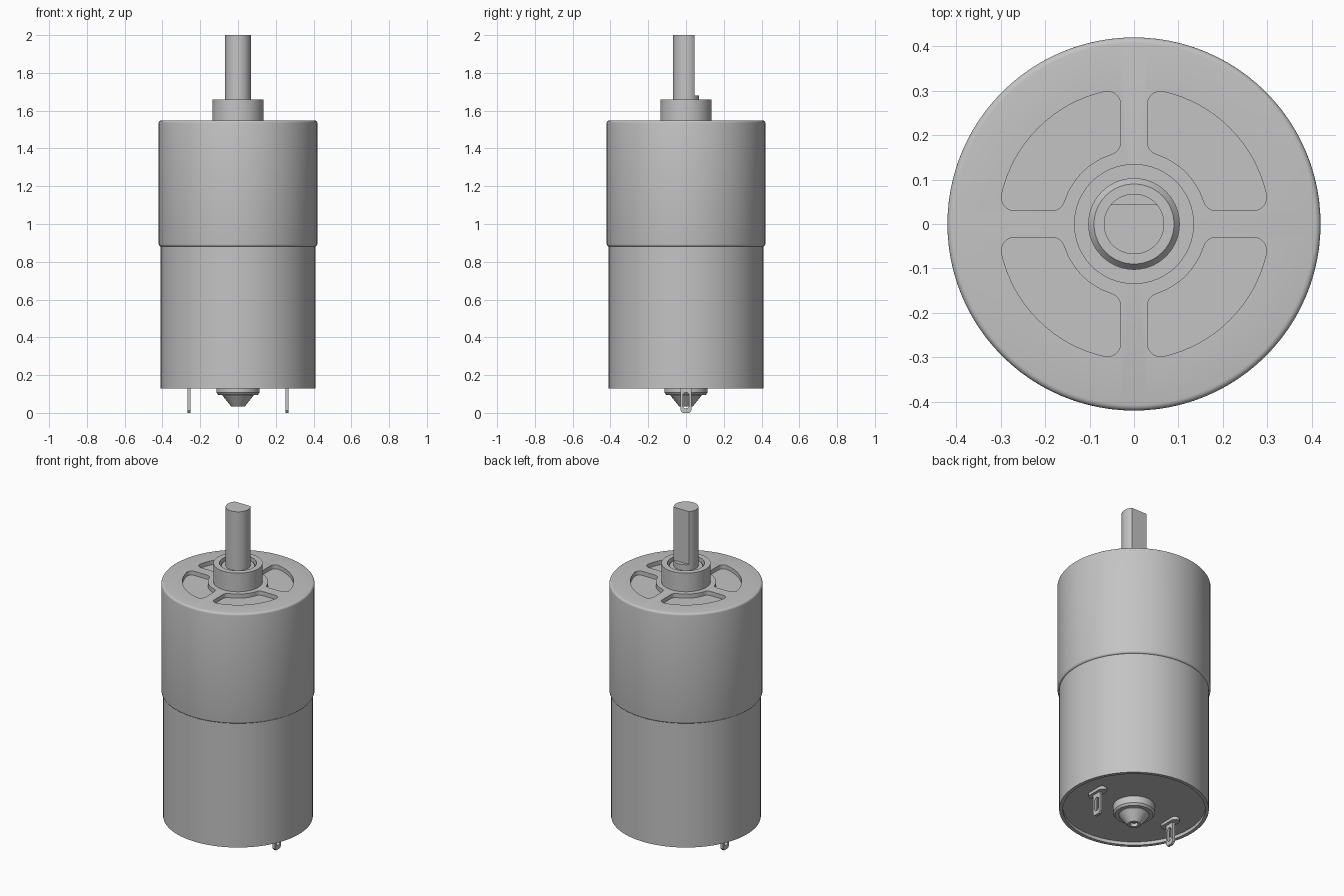
import bpy, bmesh, math
from mathutils import Matrix

cube = bpy.data.objects.get("Cube")
if cube:
    bpy.data.objects.remove(cube, do_unlink=True)

steel = bpy.data.materials.new("grey metal")
steel.use_nodes = True
GREY = (0.55, 0.55, 0.55, 1)
steel.diffuse_color = GREY
steel.node_tree.nodes["Principled BSDF"].inputs["Base Color"].default_value = GREY


def finish(bm, name):
    bmesh.ops.remove_doubles(bm, verts=bm.verts, dist=1e-5)
    bmesh.ops.recalc_face_normals(bm, faces=bm.faces)
    mesh = bpy.data.meshes.new(name)
    bm.to_mesh(mesh)
    bm.free()
    mesh.materials.append(steel)
    obj = bpy.data.objects.new(name, mesh)
    bpy.context.collection.objects.link(obj)
    return obj


def activate(obj):
    bpy.ops.object.select_all(action='DESELECT')
    obj.select_set(True)
    bpy.context.view_layer.objects.active = obj


def smooth(obj):
    activate(obj)
    bpy.ops.object.shade_smooth_by_angle(angle=math.radians(30))
    return obj


def lathe(name, profile, closed=False, steps=96):
    """Revolve (radius, height) points around the z axis."""
    bm = bmesh.new()
    verts = [bm.verts.new((r, 0, z)) for r, z in profile]
    edges = [bm.edges.new(pair) for pair in zip(verts, verts[1:])]
    if closed:
        edges.append(bm.edges.new((verts[-1], verts[0])))
    bmesh.ops.spin(bm, geom=verts + edges, cent=(0, 0, 0), axis=(0, 0, 1),
                   angle=math.tau, steps=steps)
    return finish(bm, name)


def prism(name, outline, low, high, matrix=Matrix()):
    """Extrude a flat outline along z, then place it."""
    bm = bmesh.new()
    face = bm.faces.new([bm.verts.new((x, y, low)) for x, y in outline])
    top = bmesh.ops.extrude_face_region(bm, geom=[face])["geom"]
    moved = [v for v in top if isinstance(v, bmesh.types.BMVert)]
    bmesh.ops.translate(bm, verts=moved, vec=(0, 0, high - low))
    bm.transform(matrix)
    return finish(bm, name)


def cut(obj, cutter):
    cutter.hide_render = True
    mod = obj.modifiers.new("cut", 'BOOLEAN')
    mod.operation = 'DIFFERENCE'
    mod.solver = 'EXACT'
    mod.object = cutter
    activate(obj)
    bpy.ops.object.modifier_apply(modifier=mod.name)
    bpy.data.objects.remove(cutter, do_unlink=True)


def arc(cx, cy, radius, start, end, n=8):
    angles = [start + (end - start) * i / n for i in range(n + 1)]
    return [(cx + radius * math.cos(a), cy + radius * math.sin(a)) for a in angles]


def stadium(width, length):
    h = (length - width) / 2
    return arc(0, h, width / 2, 0, math.pi) + arc(0, -h, width / 2, math.pi, math.tau)


def rectangle(x0, x1, y0, y1):
    return [(x0, y0), (x1, y0), (x1, y1), (x0, y1)]


def pocket_outline(inner, outer, side, fillet):
    """Quarter ring with straight sides and rounded corners."""
    cx = side + fillet
    iy = math.sqrt((inner + fillet) ** 2 - cx ** 2)
    oy = math.sqrt((outer - fillet) ** 2 - cx ** 2)
    ai, ao = math.atan2(iy, cx), math.atan2(oy, cx)
    mid = math.pi / 4
    half = (arc(0, 0, inner, mid, ai) + arc(cx, iy, fillet, math.pi + ai, math.pi)
            + arc(cx, oy, fillet, math.pi, ao) + arc(0, 0, outer, ao, mid))
    points = half + [(y, x) for x, y in reversed(half)]
    # drop repeated points where the arcs meet
    return [p for i, p in enumerate(points) if math.dist(p, points[i - 1]) > 1e-5]


# Gearbox housing with rounded rims and four shallow pockets
R, f = 0.42, 0.013
rim_top = [(R - f + x, 1.548 - f + y) for x, y in arc(0, 0, f, 0, math.pi / 2, 4)]
rim_low = [(R - f + x, 0.88 + f + y) for x, y in arc(0, 0, f, -math.pi / 2, 0, 4)]
gearbox = lathe("gearbox_housing", [(0, 0.88)] + rim_low + rim_top + [(0, 1.548)])
for k in range(4):
    cut(gearbox, prism("pocket_cutter", pocket_outline(0.165, 0.305, 0.03, 0.03),
                       1.523, 1.6, Matrix.Rotation(k * math.pi / 2, 4, 'Z')))
smooth(gearbox)

# Motor can with a recessed end cap
smooth(lathe("motor_can", [(0, 0.15), (0.39, 0.15), (0.39, 0.13), (0.41, 0.13),
                           (0.41, 0.885), (0, 0.885)]))

# Output boss, bushing and shaft
smooth(lathe("output_boss", [(0.135, 1.54), (0.135, 1.66), (0.102, 1.66),
                             (0.102, 1.54)], closed=True))
smooth(lathe("shaft_bushing", [(0, 1.56), (0.102, 1.56), (0.102, 1.63),
                               (0.09, 1.645), (0, 1.645)]))
shaft = lathe("output_shaft", [(0, 1.6), (0.068, 1.6), (0.068, 2), (0, 2)], steps=64)
cut(shaft, prism("flat_cutter", rectangle(-0.2, 0.2, 0.044, 0.2), 1.68, 2.1))
smooth(shaft)

# Rear bearing boss and hollow cone tip
smooth(lathe("rear_boss", [(0, 0.16), (0.115, 0.16), (0.115, 0.108),
                           (0.105, 0.096), (0, 0.096)]))
smooth(lathe("rear_cone", [(0, 0.1), (0.083, 0.1), (0.083, 0.093), (0.037, 0.035),
                           (0.022, 0.035), (0.022, 0.055), (0, 0.055)], steps=48))

# Slotted terminals on oval insulators
for side, x in (("left", 0.26), ("right", -0.26)):
    place = Matrix.Translation((x, 0, 0))
    smooth(prism(side + "_insulator", stadium(0.05, 0.13), 0.132, 0.16, place))
    t = 0.008
    blade = [(-0.028, 0.15), (-0.028, 0.012), (-0.018, 0), (0.018, 0),
             (0.028, 0.012), (0.028, 0.15)]
    upright = place @ Matrix(((0, 0, 1, 0), (1, 0, 0, 0), (0, 1, 0, 0), (0, 0, 0, 1)))
    terminal = prism(side + "_terminal", blade, -t, t, upright)
    cut(terminal, prism("slot_cutter", stadium(0.034, 0.085), -0.05, 0.05,
                        upright @ Matrix.Translation((0, 0.066, 0))))
    smooth(terminal)
